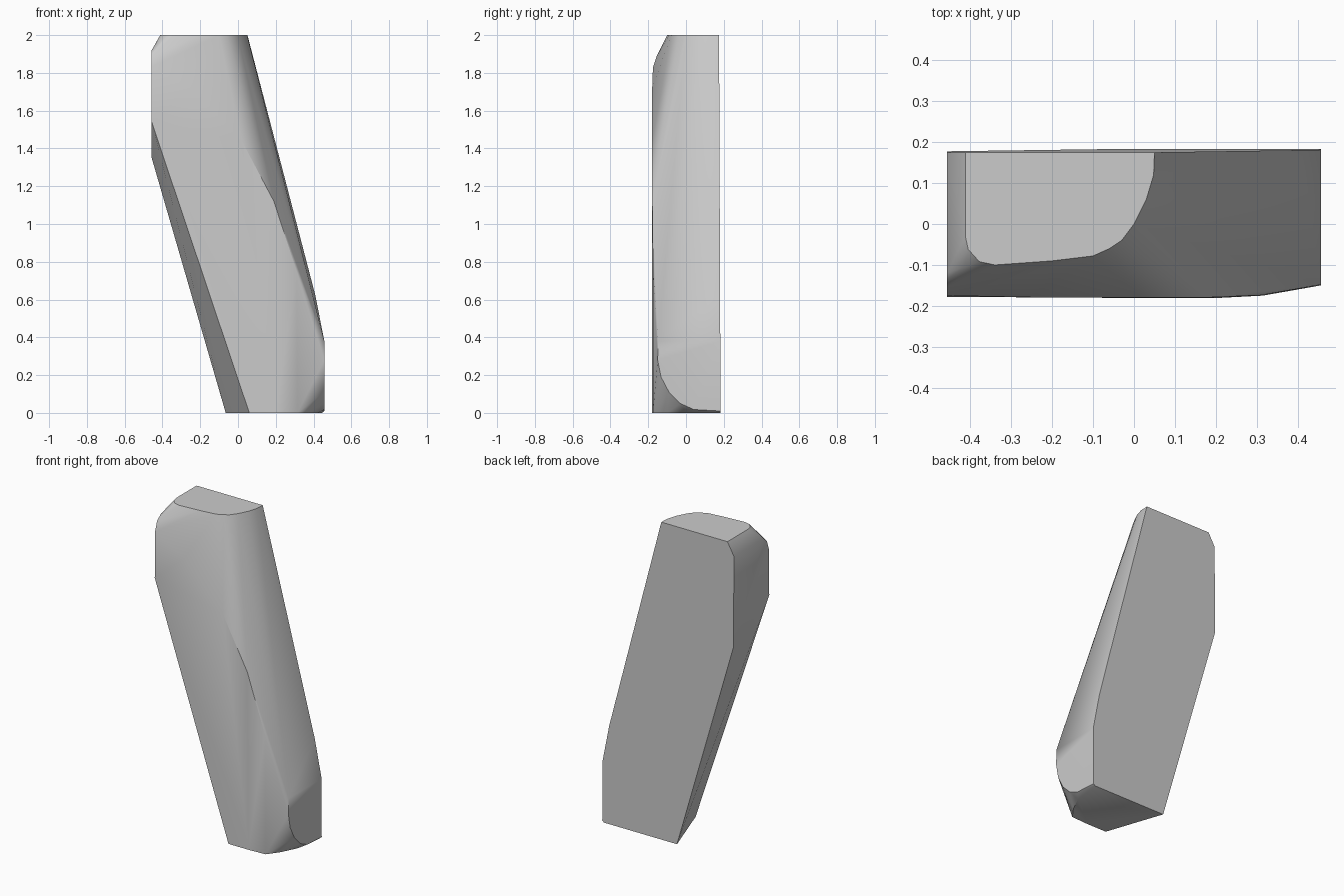
import bpy, bmesh, math

if "Cube" in bpy.data.objects:
    bpy.data.objects.remove(bpy.data.objects["Cube"])

R = 0.457  # half width between the two upright flats

# Back outline (x, z): nearly flat, leaning slightly forward at the top
back = [(-R, 1.35), (-0.065, 0), (0.445, 0), (R, 0.01), (R, 0.38),
        (0.41, 0.62), (0.05, 2), (-0.412, 2), (-R, 1.92)]
points = [(x, 0.183 - 0.004 * z, z) for x, z in back]

# Rounded front rim of the top flat (x, y)
top_rim = [(0.048, 0.12), (0.03, 0.06), (0, 0), (-0.03, -0.04),
           (-0.06, -0.06), (-0.1, -0.078), (-0.2, -0.09), (-0.34, -0.1),
           (-0.378, -0.092), (-0.405, -0.062), (-0.412, -0.03)]
points += [(x, y, 2) for x, y in top_rim]

# Front rim of the left upright flat (y, z)
left_rim = [(-0.12, 1.92), (-0.155, 1.89), (-0.175, 1.83), (-0.178, 1.54)]
points += [(-R, y, z) for y, z in left_rim]

# Curved border of the front face, sweeping down to the right (x, y, z)
points += [(-0.25, -0.179, 1.72), (0.02, -0.18, 1.44), (0.19, -0.179, 1.12),
           (0.31, -0.174, 0.75)]

# Rounded rim of the right upright flat (y, z)
right_rim = [(-0.148, 0.38), (-0.15, 0.28), (-0.132, 0.19), (-0.09, 0.11),
             (-0.03, 0.05), (0.04, 0.018)]
points += [(R, y, z) for y, z in right_rim]

# Front rim of the base (x, y)
base_rim = [(0.06, -0.181), (0.2, -0.181), (0.315, -0.175), (0.37, -0.1),
            (0.42, 0.0)]
points += [(x, y, 0) for x, y in base_rim]

# Wrap the rims in one convex leaning block
bm = bmesh.new()
for p in points:
    bm.verts.new(p)
hull = bmesh.ops.convex_hull(bm, input=bm.verts[:])
loose = {g for g in hull["geom_interior"] + hull["geom_unused"]
         if isinstance(g, bmesh.types.BMVert)}
bmesh.ops.delete(bm, geom=list(loose), context='VERTS')
bmesh.ops.dissolve_limit(bm, angle_limit=math.radians(0.6),
                         verts=bm.verts[:], edges=bm.edges[:])
bmesh.ops.recalc_face_normals(bm, faces=bm.faces[:])
mesh = bpy.data.meshes.new("leaning_block")
bm.to_mesh(mesh)
bm.free()

block = bpy.data.objects.new("leaning_block", mesh)
bpy.context.collection.objects.link(block)

grey = bpy.data.materials.new("light_grey")
grey.diffuse_color = (0.6, 0.6, 0.6, 1)
grey.use_nodes = True
grey.node_tree.nodes["Principled BSDF"].inputs["Base Color"].default_value = grey.diffuse_color
mesh.materials.append(grey)

# Smooth the rounded front, keep the flats crisp
bpy.context.view_layer.objects.active = block
block.select_set(True)
bpy.ops.object.shade_smooth_by_angle(angle=math.radians(30))
